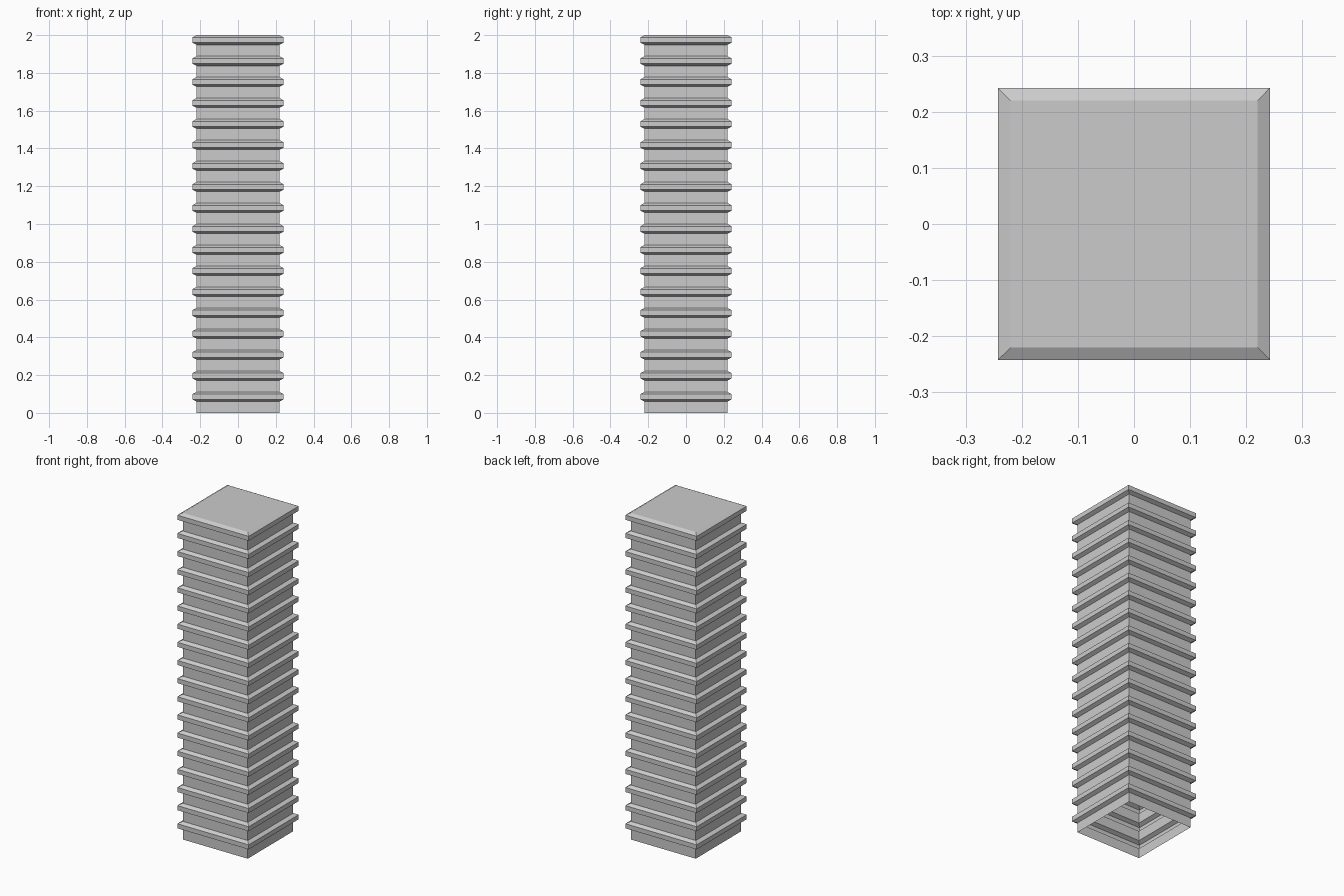
import bpy, bmesh

if "Cube" in bpy.data.objects:
    bpy.data.objects.remove(bpy.data.objects["Cube"])

TIERS = 18
STEP = 2.0 / TIERS
WALL, RIM = 0.22, 0.242

# One tier's profile: plain wall, then a chamfered square rim (half width, height)
tier = [(WALL, 0.06), (RIM, 0.071), (RIM, 0.099), (WALL, STEP)]
profile = [(WALL, 0.0)]
for i in range(TIERS):
    profile += [(w, i * STEP + z) for w, z in tier]


def square_loop(bm, half, z):
    return [bm.verts.new((sx * half, sy * half, z))
            for sx, sy in ((-1, -1), (1, -1), (1, 1), (-1, 1))]


# Hollow square shell, open underneath
bm = bmesh.new()
loops = [square_loop(bm, w, z) for w, z in profile]
for low, high in zip(loops, loops[1:]):
    for k in range(4):
        n = (k + 1) % 4
        bm.faces.new((low[k], low[n], high[n], high[k]))

# Flat roof
bm.faces.new(loops[-1])

mesh = bpy.data.meshes.new("ribbed_tower")
bm.to_mesh(mesh)
bm.free()
tower = bpy.data.objects.new("ribbed_tower", mesh)
bpy.context.collection.objects.link(tower)
